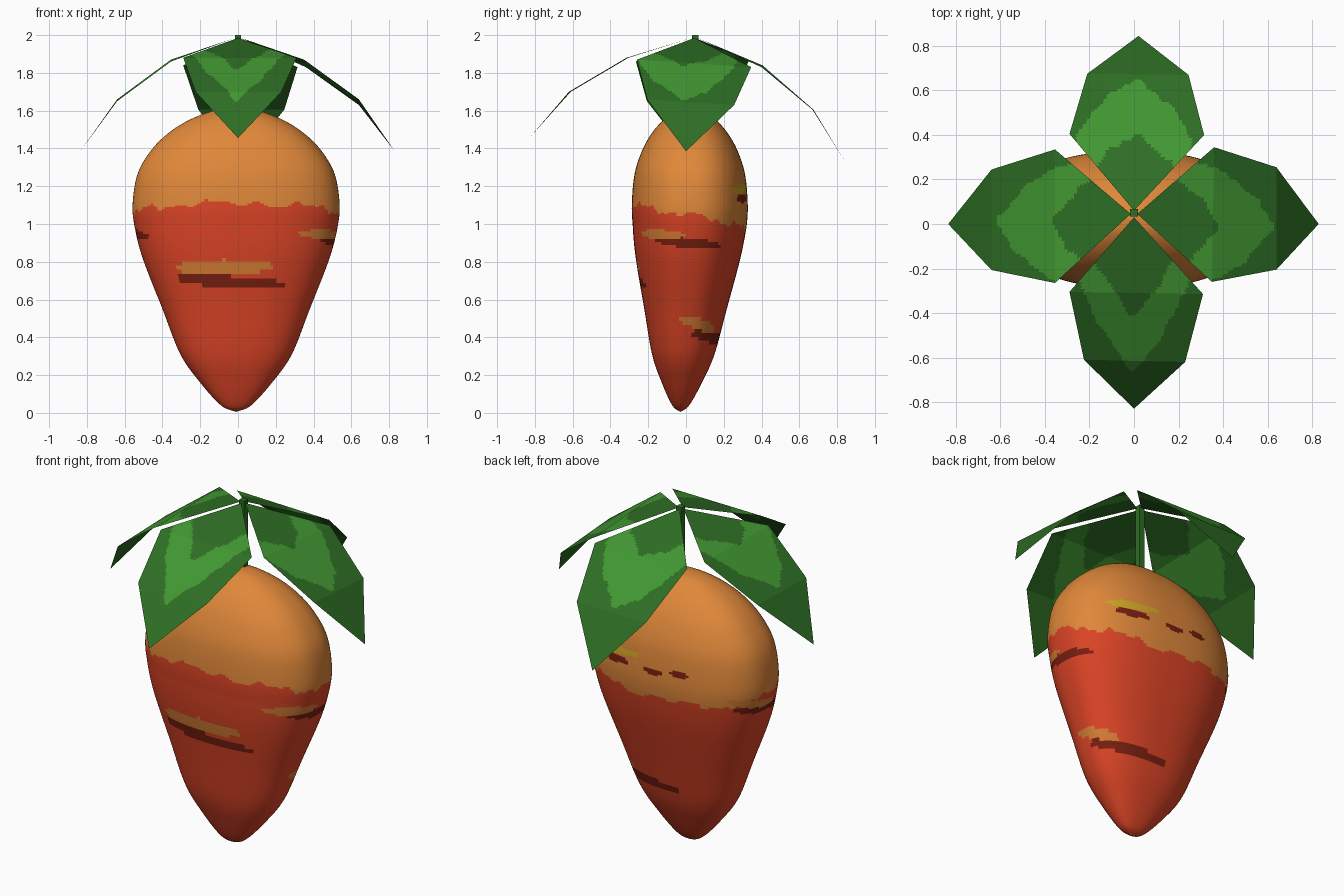
import bpy, bmesh
from math import sin, cos, radians, pi, copysign
from mathutils import Vector

cube = bpy.data.objects.get("Cube")
if cube:
    bpy.data.objects.remove(cube)


def material(name, r, g, b):
    m = bpy.data.materials.new(name)
    m.use_nodes = True
    m.diffuse_color = (r, g, b, 1)
    shader = m.node_tree.nodes["Principled BSDF"]
    shader.inputs["Base Color"].default_value = (r, g, b, 1)
    shader.inputs["Roughness"].default_value = 0.8
    return m


RED = material("root red", 0.716, 0.058, 0.019)
ORANGE = material("shoulder orange", 0.745, 0.246, 0.042)
DARK_RED = material("crease dark red", 0.188, 0.014, 0.005)
OCHRE = material("highlight ochre", 0.66, 0.205, 0.034)
YELLOW = material("highlight yellow", 0.63, 0.40, 0.019)
LEAF_DARK = material("leaf dark green", 0.027, 0.156, 0.018)
LEAF_BRIGHT = material("leaf bright green", 0.054, 0.314, 0.032)


def make_object(name, bm, materials):
    mesh = bpy.data.meshes.new(name)
    bm.to_mesh(mesh)
    bm.free()
    for m in materials:
        mesh.materials.append(m)
    obj = bpy.data.objects.new(name, mesh)
    bpy.context.collection.objects.link(obj)
    return obj


def smooth_path(points, steps):
    """Catmull-Rom curve through the points."""
    pts = [Vector(p) for p in points]
    ext = [pts[0] * 2 - pts[1]] + pts + [pts[-1] * 2 - pts[-2]]
    out = []
    for a, b, c, d in zip(ext, ext[1:], ext[2:], ext[3:]):
        for i in range(steps):
            t = i / steps
            out.append(0.5 * (2 * b + (c - a) * t + (2 * a - 5 * b + 4 * c - d) * t ** 2
                              + (3 * b - a - 3 * c + d) * t ** 3))
    return out + [pts[-1]]


# Root: flattened superellipse sections along a radius / height profile
PROFILE = [(0, 0.005), (0.08, 0.04), (0.19, 0.16), (0.295, 0.31), (0.39, 0.55),
           (0.495, 0.82), (0.54, 1.0), (0.547, 1.12), (0.52, 1.27), (0.45, 1.39),
           (0.36, 1.48), (0.25, 1.55), (0.12, 1.6), (0, 1.615)]
SEGMENTS = 180
FLATTEN = 0.56

# Brush marks: slot, centre angle, half angle, height, half height, slope
MARKS = [(2, 266, 37, 0.695, 0.03, -0.02), (3, 261, 29, 0.77, 0.04, 0.005),
         (2, -1, 34, 0.90, 0.025, -0.02), (3, -29, 27, 0.945, 0.025, -0.005),
         (2, 53, 47, 0.40, 0.032, -0.02), (3, 22, 29, 0.465, 0.03, -0.03),
         (2, 177, 35, 0.955, 0.025, -0.02), (3, 163, 26, 1.0, 0.025, -0.03),
         (2, 64, 13, 1.135, 0.022, 0), (4, 63, 19, 1.185, 0.024, 0.01),
         (2, 90, 4.5, 1.13, 0.02, 0), (2, 104, 6, 1.15, 0.02, 0)]


def superpower(v):
    return copysign(abs(v) ** (2 / 2.4), v)


def shoulder_line(t):
    return (1.045 - 0.065 * sin(t) + 0.012 * sin(7 * t + 1)
            + 0.01 * sin(17 * t) + 0.007 * sin(31 * t + 2))


def root_slot(t, z):
    for slot, centre, half, height, thick, slope in reversed(MARKS):
        u = ((t * 180 / pi - centre + 180) % 360 - 180) / half
        if u * u + ((z - height - slope * u) / thick) ** 2 < 1:
            return slot
    return 1 if z > shoulder_line(t) else 0


bm = bmesh.new()
rings = []
for r, z in smooth_path(PROFILE, 12):
    cy = min(0.02, -0.03 + 0.05 * z)
    ring = []
    for i in range(SEGMENTS):
        t = 2 * pi * i / SEGMENTS
        ring.append(bm.verts.new((-0.01 + r * superpower(cos(t)),
                                  cy + r * FLATTEN * superpower(sin(t)), z)))
    rings.append(ring)
for low, high in zip(rings, rings[1:]):
    for i in range(SEGMENTS):
        j = (i + 1) % SEGMENTS
        f = bm.faces.new((low[i], low[j], high[j], high[i]))
        f.material_index = root_slot(2 * pi * (i + 0.5) / SEGMENTS, f.calc_center_median().z)
        f.smooth = True
bmesh.ops.remove_doubles(bm, verts=bm.verts, dist=0.0002)
make_object("root", bm, [RED, ORANGE, DARK_RED, OCHRE, YELLOW])


# Leaves: folded kites from the stem top, with a bright wavy band
def add_leaf(name, axis, left, right, tip, roundness, reach):
    apex = Vector((0, 0.045, 1.985)) + Vector(axis) * 0.015
    edge_a = [apex] + [Vector(p) for p in left] + [Vector(tip)]
    edge_b = [apex] + [Vector(p) for p in right] + [Vector(tip)]
    rows, cols = 24, 48
    along = Vector(axis)
    across = Vector((-along.y, along.x, 0))
    bm = bmesh.new()
    grid = []
    for s in range(3):
        for i in range(rows + (s == 2)):
            a = edge_a[s].lerp(edge_a[s + 1], i / rows)
            b = edge_b[s].lerp(edge_b[s + 1], i / rows)
            grid.append([bm.verts.new(a.lerp(b, k / cols)) for k in range(cols + 1)])
    for p, q in zip(grid, grid[1:]):
        for k in range(cols):
            f = bm.faces.new((p[k], p[k + 1], q[k + 1], q[k]))
            c = f.calc_center_median()
            u, v = c.dot(along), c.dot(across)
            wave = 0.008 * sin(v * 45) + 0.006 * sin(v * 90 + 1)
            u = max(u + wave, 0)
            outer = 0.29 * (1 - (u / reach) ** roundness)
            inner = 0.23 * (1 - (u / (reach - 0.25)) ** (roundness * 0.8))
            f.material_index = int(inner < abs(v) < outer or (inner <= 0 and abs(v) < outer))
    bmesh.ops.remove_doubles(bm, verts=bm.verts, dist=0.00001)
    bmesh.ops.recalc_face_normals(bm, faces=bm.faces)
    if sum(f.normal.z for f in bm.faces) < 0:
        bmesh.ops.reverse_faces(bm, faces=bm.faces)
    make_object(name, bm, [LEAF_DARK, LEAF_BRIGHT])


add_leaf("left_leaf", (1, 0, 0),
         [(0.35, -0.26, 1.87), (0.64, -0.205, 1.66)],
         [(0.36, 0.345, 1.83), (0.64, 0.255, 1.63)], (0.83, 0, 1.385), 3.5, 0.63)
add_leaf("right_leaf", (-1, 0, 0),
         [(-0.355, 0.335, 1.87), (-0.64, 0.245, 1.66)],
         [(-0.355, -0.265, 1.86), (-0.64, -0.207, 1.65)], (-0.835, 0, 1.385), 3.5, 0.62)
add_leaf("back_leaf", (0, 1, 0),
         [(-0.29, 0.405, 1.84), (-0.21, 0.675, 1.605)],
         [(0.315, 0.4, 1.83), (0.245, 0.67, 1.605)], (0.02, 0.845, 1.325), 4, 0.65)
add_leaf("front_leaf", (0, -1, 0),
         [(0.31, -0.315, 1.88), (0.23, -0.62, 1.70)],
         [(-0.29, -0.305, 1.88), (-0.225, -0.61, 1.70)], (0, -0.83, 1.455), 1.9, 0.67)

# Stem: thin square post joining root and leaves
bm = bmesh.new()
bmesh.ops.create_cube(bm, size=1)
bmesh.ops.scale(bm, vec=(0.034, 0.034, 0.42), verts=bm.verts)
bmesh.ops.translate(bm, vec=(0, 0.05, 1.79), verts=bm.verts)
make_object("stem", bm, [LEAF_DARK])
